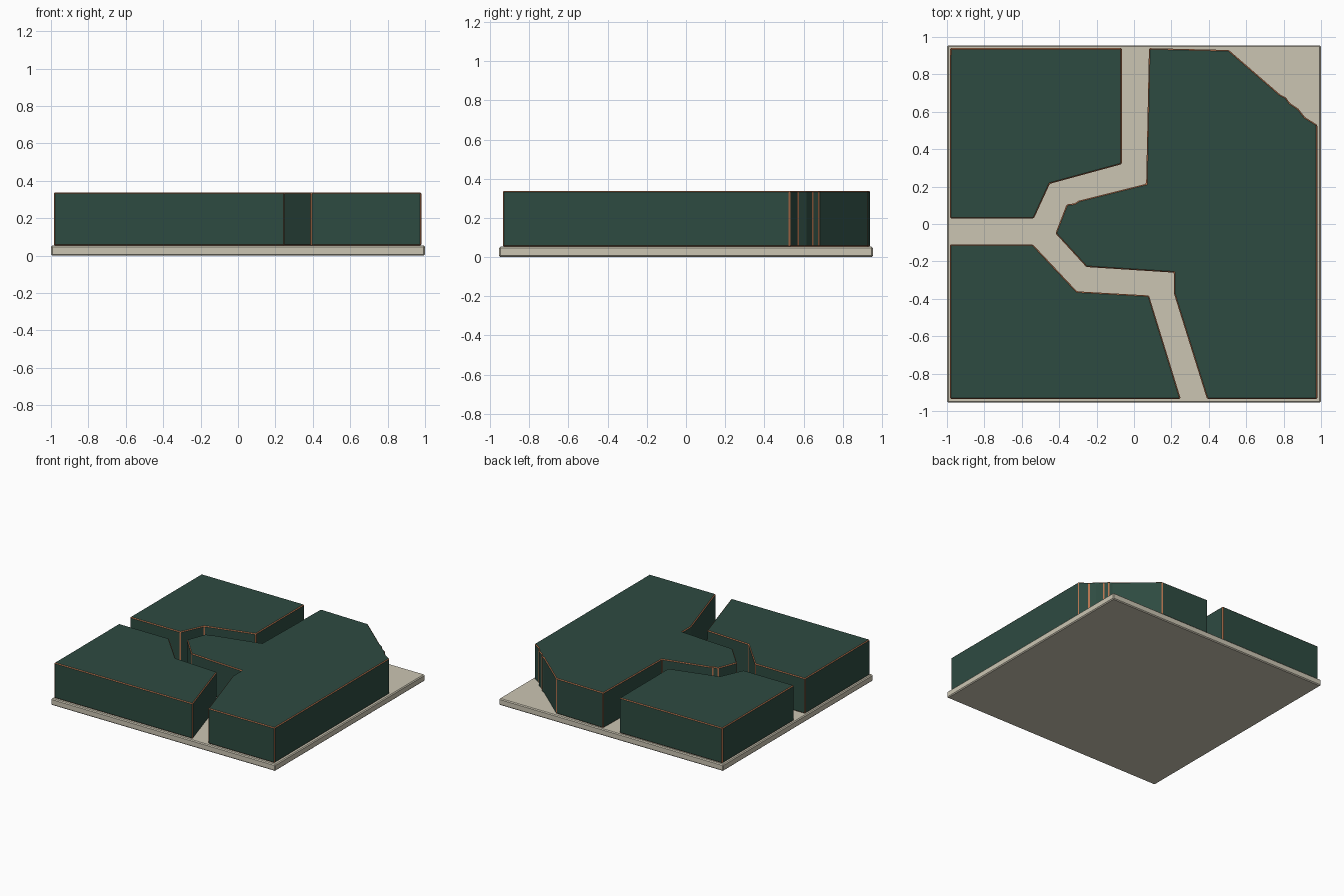
import bpy, bmesh, math

if "Cube" in bpy.data.objects:
    bpy.data.objects.remove(bpy.data.objects["Cube"])


def material(name, rgb):
    m = bpy.data.materials.new(name)
    m.diffuse_color = (*rgb, 1)
    m.use_nodes = True
    m.node_tree.nodes["Principled BSDF"].inputs["Base Color"].default_value = m.diffuse_color
    return m


green = material("dark green", (0.027, 0.070, 0.053))
copper = material("copper edge", (0.46, 0.17, 0.075))
stone = material("pale stone", (0.60, 0.56, 0.45))


def slab(name, outline, z0, z1, mats, bevel):
    """Extrude an outline upward and chamfer its sharp edges with the last material."""
    bm = bmesh.new()
    face = bm.faces.new([bm.verts.new((x, y, z0)) for x, y in outline])
    top = bmesh.ops.extrude_face_region(bm, geom=[face])["geom"]
    for v in top:
        if isinstance(v, bmesh.types.BMVert):
            v.co.z = z1
    bmesh.ops.recalc_face_normals(bm, faces=bm.faces)
    mesh = bpy.data.meshes.new(name)
    bm.to_mesh(mesh)
    bm.free()
    ob = bpy.data.objects.new(name, mesh)
    bpy.context.collection.objects.link(ob)
    for m in mats:
        mesh.materials.append(m)
    mod = ob.modifiers.new("chamfer", "BEVEL")
    mod.width = bevel
    mod.segments = 1
    mod.limit_method = "ANGLE"
    mod.angle_limit = math.radians(20)
    mod.material = len(mats) - 1
    return ob


BOTTOM, TOP = 0.053, 0.338

# Base plate
slab("base_plate", [(-1, -.955), (1, -.955), (1, .955), (-1, .955)],
     0, BOTTOM, [stone], 0.007)

# Raised blocks separated by channels
blocks = {
    "back_left_block": [(-.983, .94), (-.065, .94), (-.065, .32), (-.45, .215),
                        (-.535, .03), (-.985, .03)],
    "front_left_block": [(-.985, -.11), (-.54, -.11), (-.305, -.36), (.08, -.382),
                         (.25, -.935), (-.985, -.935)],
    "right_block": [(.08, .94), (.507, .93), (.784, .69), (.811, .678), (.833, .647),
                    (.88, .615), (.913, .572), (.98, .53), (.98, -.935), (.39, -.935),
                    (.213, -.37), (.213, -.26), (-.255, -.23), (-.42, -.05),
                    (-.36, .105), (-.318, .11), (-.295, .125), (.065, .215)],
}
for name, outline in blocks.items():
    slab(name, outline, BOTTOM, TOP, [green, copper], 0.006)
